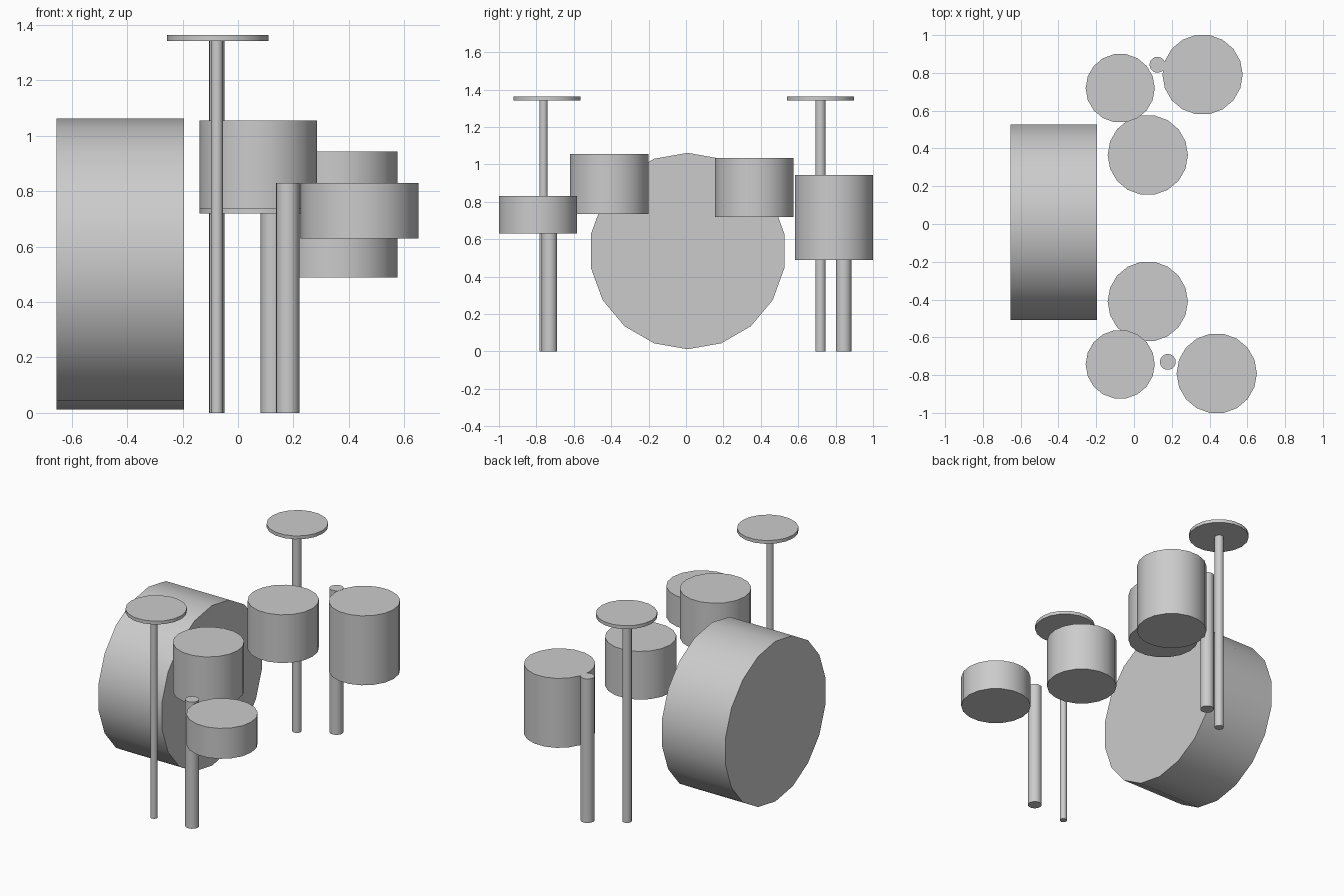
import bpy, bmesh, math
from mathutils import Matrix

if "Cube" in bpy.data.objects:
    bpy.data.objects.remove(bpy.data.objects["Cube"])

SIDES = 18


def drum(name, x, y, z0, z1, r):
    """Upright closed 18-sided cylinder with a corner pointing along +x."""
    bm = bmesh.new()
    rings = []
    for z in (z0, z1):
        rings.append([bm.verts.new((r * math.cos(2 * math.pi * i / SIDES),
                                    r * math.sin(2 * math.pi * i / SIDES), z))
                      for i in range(SIDES)])
    low, high = rings
    bm.faces.new(low[::-1])
    bm.faces.new(high)
    for i in range(SIDES):
        j = (i + 1) % SIDES
        bm.faces.new((low[i], low[j], high[j], high[i])).smooth = True
    for e in bm.edges:
        e.smooth = all(f.smooth for f in e.link_faces)
    mesh = bpy.data.meshes.new(name)
    bm.to_mesh(mesh)
    bm.free()
    ob = bpy.data.objects.new(name, mesh)
    ob.location = (x, y, 0)
    bpy.context.collection.objects.link(ob)
    return ob


# Bass drum, lying with its axis along x
bass = drum("bass_drum", 0, 0, -0.23, 0.23, 0.525)
bass.data.transform(Matrix.Rotation(math.pi / 2, 4, 'Y'))
bass.location = (-0.425, 0.009, 0.537)

# Hanging toms, floor tom and snare
drum("tom_left", 0.073, 0.365, 0.719, 1.035, 0.2125)
drum("tom_right", 0.073, -0.41, 0.735, 1.055, 0.2125)
drum("floor_tom", 0.363, 0.791, 0.488, 0.943, 0.2125)
drum("snare_drum", 0.438, -0.791, 0.63, 0.83, 0.2125)

# Stands for the floor tom and snare
drum("floor_tom_stand", 0.124, 0.843, 0, 0.944, 0.042)
drum("snare_stand", 0.179, -0.73, 0, 0.83, 0.042)

# Cymbals on their poles
for side, y, pole_y, pole_r in (("left", 0.719, 0.719, 0.028),
                                ("right", -0.743, -0.762, 0.022)):
    drum("cymbal_" + side, -0.073, y, 1.342, 1.364, 0.183)
    drum("cymbal_pole_" + side, -0.076, pole_y, 0, 1.345, pole_r)
